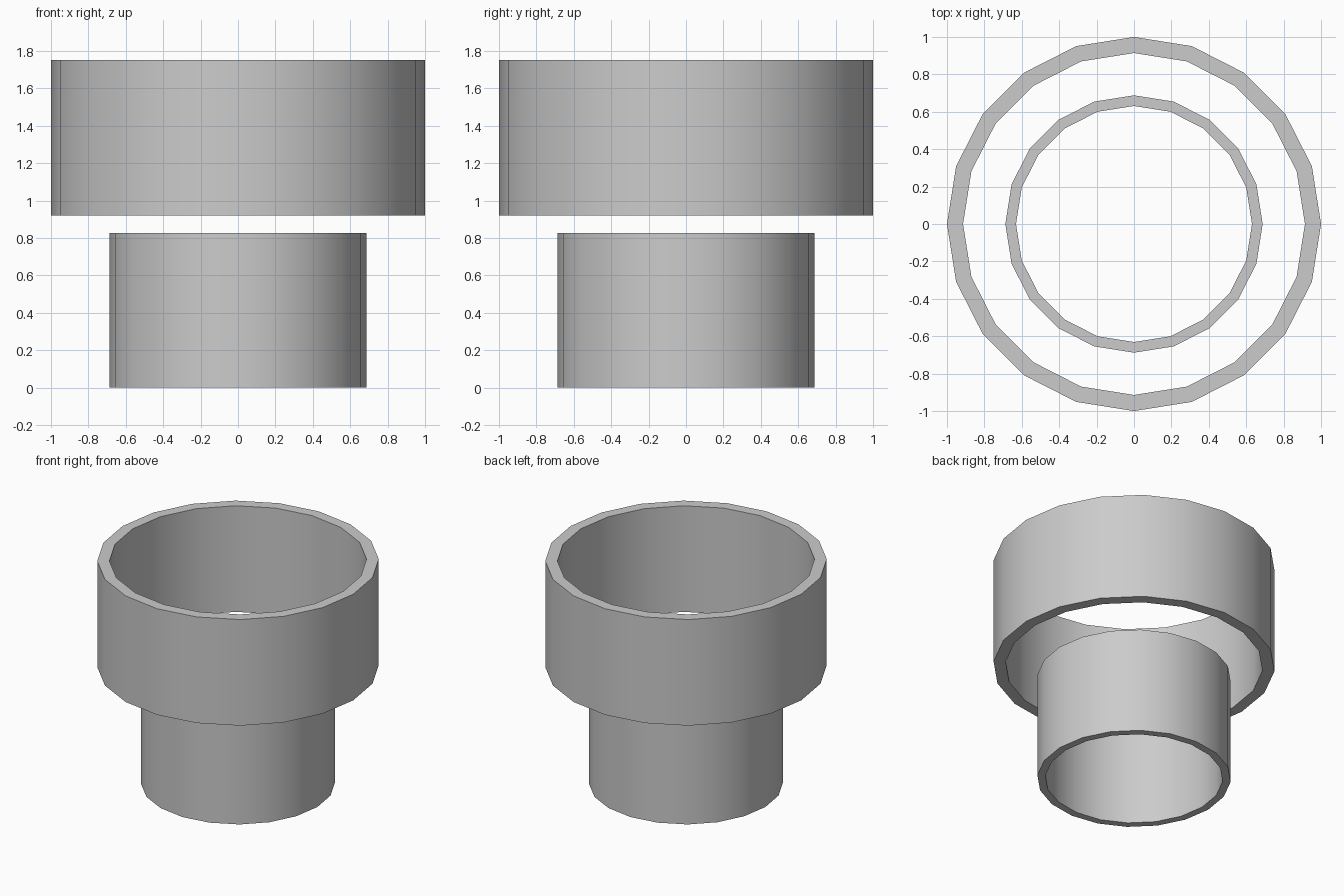
import bpy, bmesh
from math import cos, sin, pi, radians

if "Cube" in bpy.data.objects:
    bpy.data.objects.remove(bpy.data.objects["Cube"])

SIDES = 20


def tube(name, outer, inner, z0, z1):
    """Open hollow cylinder: a rectangular wall profile swept round z."""
    profile = [(outer, z0), (outer, z1), (inner, z1), (inner, z0)]
    bm = bmesh.new()
    rings = []
    for i in range(SIDES):
        a = 2 * pi * i / SIDES
        rings.append([bm.verts.new((r * cos(a), r * sin(a), z)) for r, z in profile])
    for i in range(SIDES):
        a, b = rings[i], rings[(i + 1) % SIDES]
        for j in range(4):
            k = (j + 1) % 4
            bm.faces.new((a[j], b[j], b[k], a[k]))
    bmesh.ops.recalc_face_normals(bm, faces=bm.faces)
    mesh = bpy.data.meshes.new(name)
    bm.to_mesh(mesh)
    bm.free()
    obj = bpy.data.objects.new(name, mesh)
    bpy.context.collection.objects.link(obj)
    # Smooth walls, crisp rims
    bpy.ops.object.select_all(action='DESELECT')
    obj.select_set(True)
    bpy.context.view_layer.objects.active = obj
    bpy.ops.object.shade_smooth_by_angle(angle=radians(30))
    return obj


# Narrow tube on the ground, wide tube floating above it
tube("lower_tube", 0.688, 0.631, 0.0, 0.826)
tube("upper_tube", 1.0, 0.914, 0.92, 1.752)
